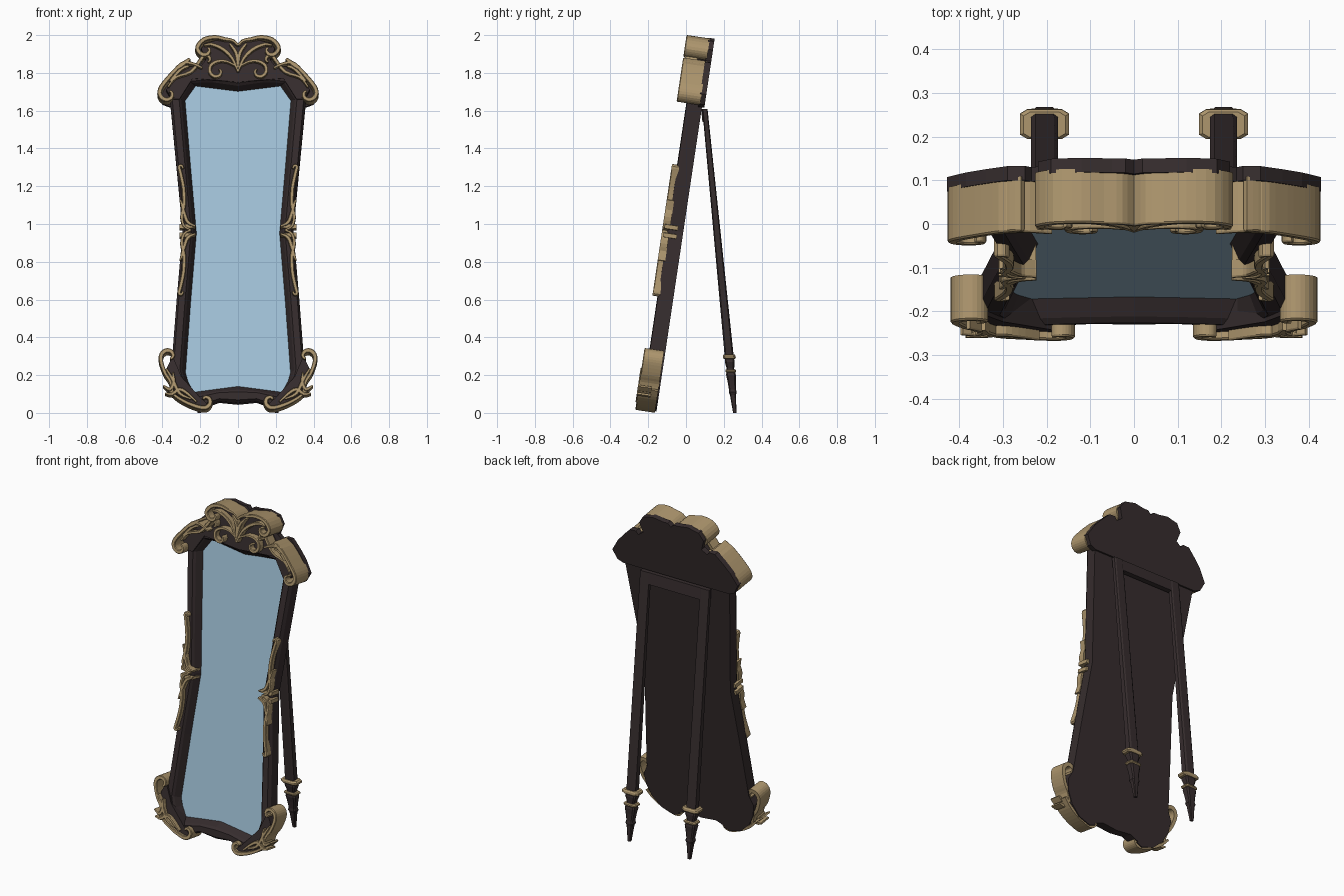
import bpy, bmesh, math
from mathutils import Vector

if "Cube" in bpy.data.objects:
    bpy.data.objects.remove(bpy.data.objects["Cube"])

A = math.radians(8.5)
S, C = math.sin(A), math.cos(A)


def mat(name, col):
    m = bpy.data.materials.new(name)
    m.diffuse_color = (*col, 1)
    m.use_nodes = True
    m.node_tree.nodes["Principled BSDF"].inputs["Base Color"].default_value = m.diffuse_color
    return m


DARK = mat("dark_wood", (0.037, 0.026, 0.027))
GOLD = mat("antique_gold", (0.42, 0.305, 0.155))
GLASS = mat("mirror_glass", (0.37, 0.56, 0.71))


def lean(x, z, w):
    """Point on the leaning mirror plane; w is depth toward the back."""
    v = (z - 0.006) / C
    return Vector((x, -0.2 + v * S + w * C, v * C - w * S))


def finish(bm, name, m):
    bmesh.ops.recalc_face_normals(bm, faces=bm.faces)
    me = bpy.data.meshes.new(name)
    bm.to_mesh(me)
    bm.free()
    ob = bpy.data.objects.new(name, me)
    bpy.context.collection.objects.link(ob)
    me.materials.append(m)
    return ob


def loft(bm, rings, cap0=True, cap1=True):
    vs = [[bm.verts.new(p) for p in r] for r in rings]
    n = len(vs[0])
    for a, b in zip(vs, vs[1:]):
        for i in range(n):
            bm.faces.new((a[i], a[(i + 1) % n], b[(i + 1) % n], b[i]))
    if cap0:
        bm.faces.new(vs[0])
    if cap1:
        bm.faces.new(vs[-1])


def mirrored(half):
    """Half outline from top centre to bottom centre, closed on the other side."""
    return half + [(-x, z) for x, z in reversed(half[1:-1])]


def plate(name, pts, w0, w1, both=False, m=DARK):
    bm = bmesh.new()
    for s in ((1, -1) if both else (1,)):
        loft(bm, [[lean(s * x, z, w) for x, z in pts] for w in (w0, w1)])
    return finish(bm, name, m)


def smooth(pts, k=3):
    p = [Vector(q) for q in pts]
    p = [2 * p[0] - p[1]] + p + [2 * p[-1] - p[-2]]
    out = []
    for i in range(1, len(p) - 2):
        a, b, c, d = p[i - 1:i + 3]
        for j in range(k):
            t = j / k
            out.append(0.5 * (2 * b + (c - a) * t + (2 * a - 5 * b + 4 * c - d) * t * t
                              + (3 * b - a - 3 * c + d) * t ** 3))
    return out + [p[-2]]


def curl(cx, cz, r, a0, a1, n=7):
    """Shrinking spiral used for the scroll ends."""
    out = []
    for i in range(n):
        t = i / (n - 1)
        a = math.radians(a0 + (a1 - a0) * t)
        out.append((cx + r * (1 - 0.7 * t) * math.cos(a), cz + r * (1 - 0.7 * t) * math.sin(a)))
    return out


def scrolls(name, paths, wf, wb, width):
    """Gold ribbons with softened edges following each path, on both sides of the mirror."""
    bm = bmesh.new()
    for path in paths:
        p = smooth(path)
        n = len(p)
        for s in (1, -1):
            rings = []
            for i, q in enumerate(p):
                d = (p[min(i + 1, n - 1)] - p[max(i - 1, 0)]).normalized()
                h = width * (0.5 + 0.5 * math.sin(math.pi * i / (n - 1)))
                nx, nz = -d.y * h, d.x * h
                prof = [(-1, wb), (-1, wf + 0.004), (-0.7, wf), (0.7, wf), (1, wf + 0.004), (1, wb)]
                rings.append([lean(s * (q.x + nx * k), q.y + nz * k, w) for k, w in prof])
            loft(bm, rings)
    return finish(bm, name, GOLD)


# moulded frame with closed back, and the recessed glass
outer = mirrored([(0, 1.80), (-.16, 1.83), (-.3, 1.78), (-.36, 1.66), (-.325, 1.3), (-.293, .97),
                  (-.325, .6), (-.352, .25), (-.33, .15), (-.19, .03), (-.1, .065), (0, .055)])
inner = mirrored([(0, 1.71), (-.12, 1.725), (-.225, 1.738), (-.28, 1.66), (-.25, 1.3), (-.22, .96),
                  (-.25, .6), (-.278, .22), (-.265, .175), (-.235, .117), (-.1, .135), (0, .148)])
bm = bmesh.new()
loft(bm, [[lean(a + (c - a) * t, b + (d - b) * t, w) for (a, b), (c, d) in zip(outer, inner)]
          for t, w in ((0, .042), (0, -.02), (.15, -.04), (.6, -.043), (.75, -.03), (1, .012))], cap1=False)
finish(bm, "mirror_frame", DARK)
plate("mirror_glass", inner, .012, .018, m=GLASS)

# crest backing board and its raised filling
crest = mirrored([(0, 1.965), (-.02, 1.985), (-.05, 1.985), (-.12, 1.995), (-.19, 1.98), (-.22, 1.935),
                  (-.20, 1.875), (-.235, 1.85), (-.25, 1.87), (-.29, 1.868), (-.34, 1.82), (-.385, 1.77),
                  (-.428, 1.70), (-.40, 1.645), (-.36, 1.63), (0, 1.63)])
plate("crest_board", crest, .022, .055)
fill = mirrored([(0, 1.945), (-.05, 1.965), (-.12, 1.97), (-.18, 1.955), (-.195, 1.925), (-.17, 1.87),
                 (-.2, 1.83), (-.28, 1.835), (-.34, 1.775), (-.38, 1.71), (-.35, 1.66), (-.31, 1.66),
                 (-.24, 1.77), (0, 1.75)])
plate("crest_filling", fill, -.05, .03)

# crest scrolls: deep outline ribbons, then shallow leaves
scrolls("crest_scrolls", [
    [(0, 1.94), (-.03, 1.965), (-.07, 1.972), (-.12, 1.982), (-.18, 1.97)] + curl(-.17, 1.92, .045, 165, 390),
    [(-.19, 1.82), (-.24, 1.842), (-.29, 1.845), (-.33, 1.81), (-.37, 1.765), (-.405, 1.72)]
    + curl(-.37, 1.685, .045, 180, 420),
    [(-.33, 1.81), (-.29, 1.84), (-.255, 1.868)],
], -.095, .03, .012)
scrolls("crest_leaves", [
    [(0, 1.80), (-.03, 1.87), (-.08, 1.92), (-.14, 1.945), (-.18, 1.94)],
    [(0, 1.82), (-.01, 1.9), (-.045, 1.95)],
    [(-.01, 1.83), (-.06, 1.855)] + curl(-.11, 1.805, .05, 90, 400),
    [(-.37, 1.72), (-.33, 1.77), (-.25, 1.80), (-.2, 1.86)] + curl(-.165, 1.86, .03, 120, -60, 4),
    [(-.36, 1.75), (-.3, 1.815), (-.26, 1.83)],
], -.088, -.02, .010)

# waist scrolls and clasps
sc = []
for f in (1, -1):
    sc.append([(x, .965 + f * dz) for x, dz in
               ((-.29, .325), (-.298, .34), (-.312, .335), (-.304, .30), (-.288, .22),
                (-.286, .13), (-.298, .07), (-.285, .02), (-.25, .0))])
    sc.append([(x, .965 + f * dz) for x, dz in ((-.305, .16), (-.285, .09), (-.265, .04), (-.225, .02))])
scrolls("waist_scrolls", sc, -.07, -.03, .010)
for i, z in enumerate((.94, .985)):
    plate("waist_clasp_%d" % i, [(-.31, z - .011), (-.31, z + .011), (-.285, z + .013),
                                 (-.225, z + .006), (-.225, z - .006), (-.285, z - .013)], -.06, .012, True, GOLD)

# bottom corner boards and scrolls
plate("corner_board", [(-.345, .30), (-.375, .24), (-.365, .17), (-.33, .10), (-.27, .045), (-.19, .02),
                       (-.15, .035), (-.2, .08), (-.3, .19)], -.052, .042, True)
scrolls("corner_scrolls", [
    curl(-.365, .295, .043, 180, -60)[::-1] + [(-.405, .26), (-.385, .205), (-.36, .165), (-.345, .11)],
    [(-.375, .13), (-.33, .085), (-.27, .05), (-.21, .028)] + curl(-.175, .062, .038, -90, 140),
], -.07, .035, .012)
scrolls("corner_leaves", [
    [(-.395, .14), (-.36, .12), (-.34, .16), (-.345, .21)],
    [(-.385, .10), (-.35, .095), (-.31, .12), (-.27, .10), (-.22, .055)],
    [(-.38, .23), (-.345, .17), (-.31, .10), (-.25, .07)],
], -.075, .0, .010)


# back legs: square shaft, gold collars, turned foot
def leg_ring(x, z, hx, hy):
    y = .1 + (1.61 - z) * .0982
    k = .7
    return [(x + a * hx, y + b * hy, z) for a, b in
            ((1, k), (k, 1), (-k, 1), (-1, k), (-1, -k), (-k, -1), (k, -1), (1, -k))]


legs, collars = bmesh.new(), bmesh.new()
for s in (1, -1):
    x = .205 * s
    loft(legs, [leg_ring(x, z, hx, hy) for z, hx, hy in (
        (1.61, .031, .014), (.3, .031, .024), (.27, .036, .026), (.235, .024, .02), (.2, .034, .026),
        (.17, .028, .022), (.125, .021, .019), (.11, .026, .021), (.095, .019, .016), (0, .009, .009))])
    for z, hx, hy, t in ((.297, .056, .034, .013), (.222, .042, .028, .009)):
        loft(collars, [leg_ring(x, z + dz, hx * f, hy * f) for dz, f in
                       ((-t, .85), (-t * .4, 1), (t * .4, 1), (t, .85))])
finish(legs, "back_legs", DARK)
finish(collars, "leg_collars", GOLD)

# crossbar joining the legs under the crest
bm = bmesh.new()
loft(bm, [[(x, .1 + (1.61 - z) * .0982 + dy, z) for z, dy in ((1.61, -.02), (1.61, .012), (1.54, .012), (1.54, -.02))]
          for x in (-.21, .21)])
finish(bm, "leg_crossbar", DARK)
